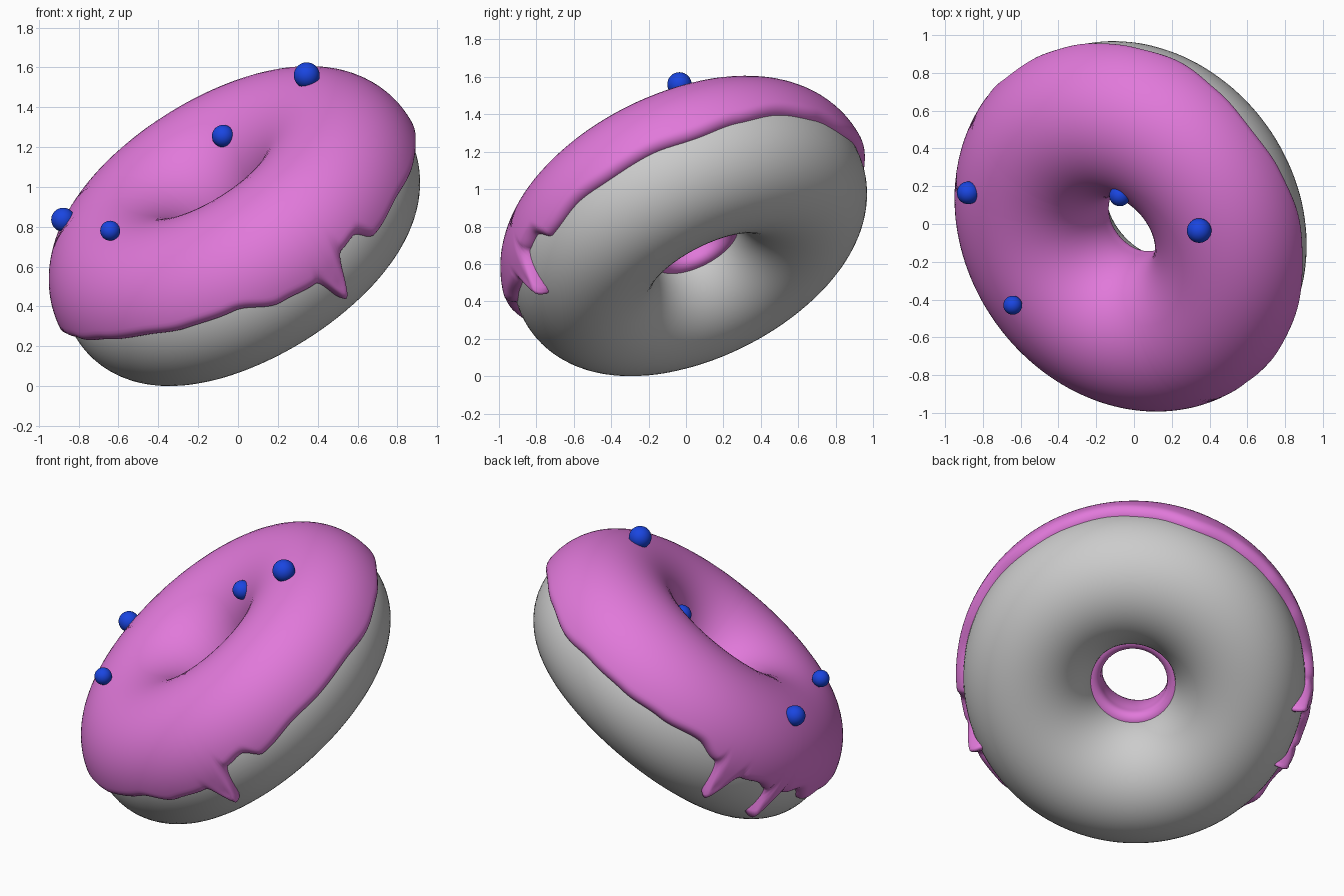
import bpy, bmesh, math
from mathutils import Vector

if "Cube" in bpy.data.objects:
    bpy.data.objects.remove(bpy.data.objects["Cube"])

R, r = 0.62, 0.38                       # ring radius, dough radius
N = Vector((-0.47, -0.40, 0.787)).normalized()   # axis of the tilted ring
U = (Vector((1, 0, 0)) - N * N.x).normalized()
V = N.cross(U)
C = Vector((0.015, 0.02, 0.7625))


def material(name, rgb):
    m = bpy.data.materials.new(name)
    m.diffuse_color = (*rgb, 1)
    m.use_nodes = True
    m.node_tree.nodes["Principled BSDF"].inputs["Base Color"].default_value = m.diffuse_color
    return m


grey = material("dough grey", (0.60, 0.60, 0.60))
pink = material("icing pink", (0.75, 0.19, 0.70))
blue = material("sprinkle blue", (0.01, 0.06, 0.75))


def place(phi, theta, rho):
    """Point on the ring: phi around the axis, theta around the tube."""
    p = (U * math.cos(phi) + V * math.sin(phi)) * (R + rho * math.cos(theta)) + N * rho * math.sin(theta)
    return Vector((p.x * 0.97, p.y, p.z)) + C


def ring_mesh(name, rings, closed, mat):
    """Join rows of points into a smooth surface around the ring."""
    bm = bmesh.new()
    rows = [[bm.verts.new(p) for p in row] for row in rings]
    n = len(rows[0])
    for i, a in enumerate(rows):
        b = rows[(i + 1) % len(rows)]
        for k in range(n if closed else n - 1):
            q = (k + 1) % n
            bm.faces.new((a[k], b[k], b[q], a[q])).smooth = True
    me = bpy.data.meshes.new(name)
    bm.to_mesh(me)
    bm.free()
    me.materials.append(mat)
    ob = bpy.data.objects.new(name, me)
    bpy.context.collection.objects.link(ob)
    return ob


# Dough
tau = math.tau
ring_mesh("dough", [[place(tau * i / 128, tau * k / 64, r) for k in range(64)] for i in range(128)], True, grey)

# Icing: lower edge in degrees (around ring, around tube), with drips
EDGE = [(0, 0), (15, -3), (30, 0), (45, 3), (60, 0), (75, -4), (90, 0), (105, 2), (120, 6),
        (135, 11), (144, 4), (150, -31), (156, 2), (164, 5), (168, 2), (172, -30), (176, 4),
        (183, 10), (190, 0), (198, 8), (210, 12), (225, 16), (240, 17), (255, 14), (270, 12),
        (284, 0), (295, -3), (301, -30), (307, 5), (313, 7), (319, -5), (335, 0), (345, -1), (360, 0)]


def edge(phi):
    d = math.degrees(phi) % 360
    for (a, ea), (b, eb) in zip(EDGE, EDGE[1:]):
        if a <= d <= b:
            t = (d - a) / (b - a)
            return math.radians(ea + (eb - ea) * (1 - math.cos(math.pi * t)) / 2)


def rounded(d, w=0.13):
    k = min(1, max(0, d / w))
    return math.sqrt(1 - (1 - k) ** 2)


STEPS, ROWS = 480, 56
rings = []
for i in range(STEPS):
    phi = tau * i / STEPS
    lo, hi = edge(phi), math.radians(192)
    slope = (edge(phi + 0.01) - edge(phi - 0.01)) / 0.02 * 0.42
    tip = max(0, -lo - 0.12)
    row = []
    for k in range(ROWS + 1):
        s = (1 - math.cos(math.pi * k / ROWS)) / 2
        th = lo + (hi - lo) * s
        full = 0.05 + 0.045 * max(0, math.sin(th))
        full += 0.05 * tip * math.exp(-((th - lo - 0.12) / 0.12) ** 2)
        cover = rounded((th - lo) / math.sqrt(1 + slope * slope)) * rounded(hi - th)
        row.append(place(phi, th, r - 0.012 + (full + 0.007) * cover))
    rings.append(row)
ring_mesh("icing", rings, False, pink)

# Round sprinkles resting in the icing
for i, (x, y, z, rad) in enumerate([(0.345, -0.035, 1.56, 0.065), (-0.075, 0.15, 1.255, 0.056),
                                    (-0.878, 0.165, 0.835, 0.06), (-0.642, -0.43, 0.78, 0.05)]):
    bpy.ops.mesh.primitive_uv_sphere_add(segments=32, ring_count=16, radius=rad, location=(x, y, z))
    ob = bpy.context.object
    ob.name = f"sprinkle_{i + 1}"
    ob.data.materials.append(blue)
    bpy.ops.object.shade_smooth()
